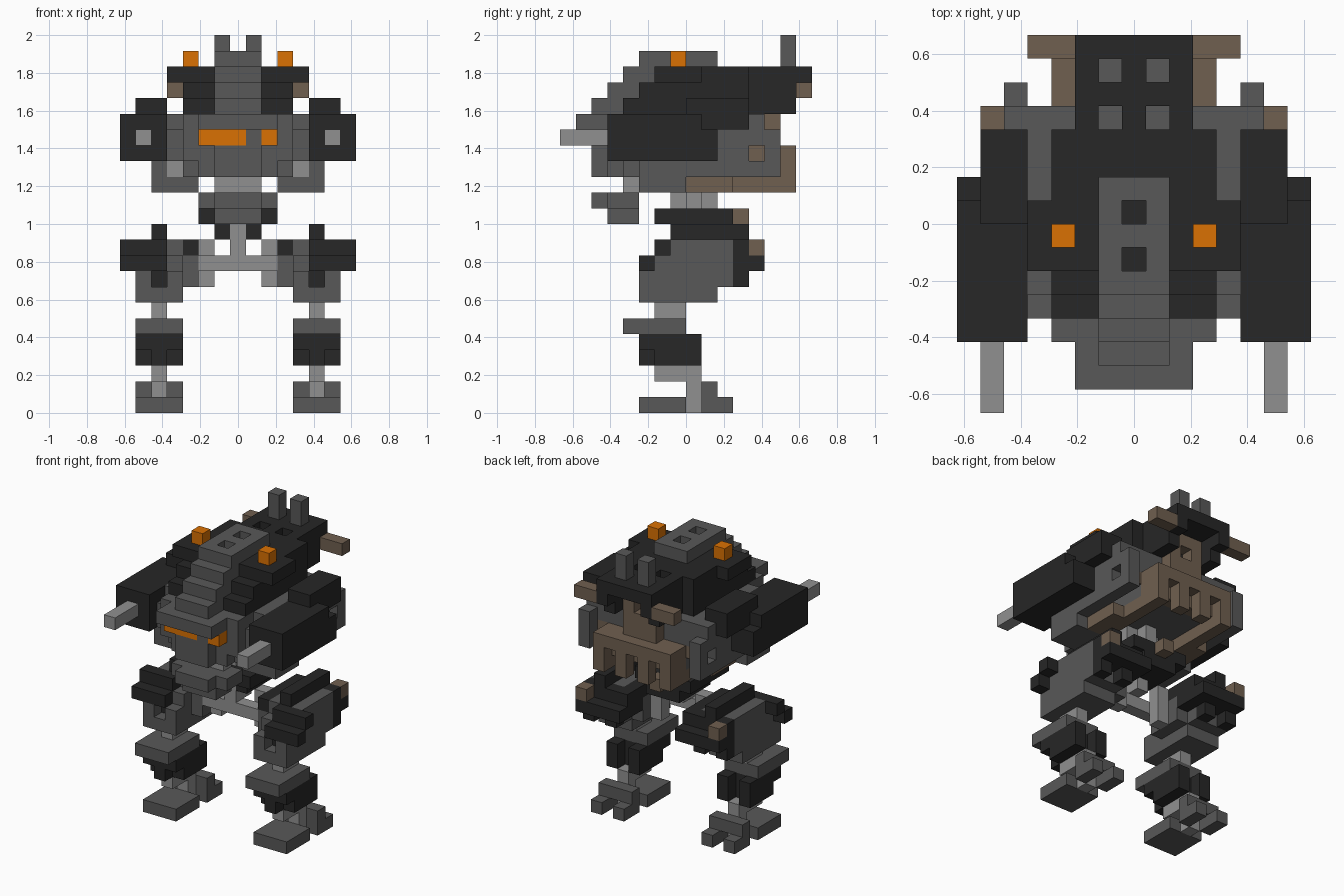
import bpy, bmesh, math
from mathutils import Vector

cube = bpy.data.objects.get("Cube")
if cube:
    bpy.data.objects.remove(cube, do_unlink=True)

U = 1 / 12  # edge of one block


def material(name, rgb):
    m = bpy.data.materials.new(name)
    m.use_nodes = True
    m.diffuse_color = (*rgb, 1)
    m.node_tree.nodes["Principled BSDF"].inputs["Base Color"].default_value = (*rgb, 1)
    return m


GREY = material("mid grey", (0.098, 0.098, 0.098))
BLACK = material("charcoal", (0.020, 0.020, 0.020))
LIGHT = material("light grey", (0.280, 0.280, 0.280))
BROWN = material("brown", (0.162, 0.116, 0.080))
ORANGE = material("orange", (0.700, 0.165, 0.001))

cells = {}   # block position -> part name
parts = {}   # part name -> material


def fill(name, box):
    x0, x1, y0, y1, z0, z1 = box
    for i in range(round(x0 + 7.5), round(x1 + 7.5)):
        for j in range(y0, y1):
            for k in range(z0, z1):
                if name:
                    cells[i, j, k] = name
                else:
                    cells.pop((i, j, k), None)


def part(name, mat, *boxes):
    """Blocks as (x0, x1, y0, y1, z0, z1); later parts replace earlier ones."""
    parts[name] = mat
    for b in boxes:
        fill(name, b)


def pair(name, mat, *boxes):
    """The same on both sides; boxes are given for the left (+x) side."""
    for b in boxes:
        part("left_" + name, mat, b)
        part("right_" + name, mat, (-b[1], -b[0], *b[2:]))


def carve(*boxes):
    for b in boxes:
        fill(None, b)
        fill(None, (-b[1], -b[0], *b[2:]))


# Torso
part("torso", GREY,
     (-4.5, 4.5, -3, 5, 16, 19), (-4.5, 4.5, -4, -3, 16, 18),
     (-3.5, 3.5, -4, 5, 15, 19), (-3.5, 3.5, -5, -4, 16, 19),
     (-2.5, 2.5, -5, -4, 15, 16), (-1.5, 1.5, -6, -5, 15, 17),
     (-2.5, 2.5, -6, -4, 17, 19), (-2.5, 2.5, -7, -4, 18, 19))
pair("torso_wall", GREY, (4.5, 5.5, -3, 5, 15, 19), (4.5, 5.5, 5, 6, 15, 18),
     (2.5, 5.5, -3, 0, 14, 15))
carve((4.5, 5.5, 4, 5, 16, 17))
pair("wall_port", BROWN, (3.5, 4.5, 4, 5, 16, 17))
pair("vent", LIGHT, (3.5, 4.5, -3, -2, 15, 16))
part("visor", ORANGE, (-2.5, 0.5, -6, -5, 17, 18), (1.5, 2.5, -6, -5, 17, 18))

# Hood, stepped, open underneath at the back
part("hood", BLACK,
     (-4.5, 4.5, -2, 1, 21, 22), (-3.5, 3.5, 1, 4, 21, 22), (-2.5, 2.5, 4, 8, 21, 22),
     (-3.5, 3.5, -3, 4, 20, 21), (-3.5, 3.5, -4, 4, 19, 20), (-2.5, 2.5, 4, 5, 19, 21),
     (-2.5, -1.5, 5, 7, 19, 21), (1.5, 2.5, 5, 7, 19, 21),
     (-2.5, -1.5, 7, 8, 20, 21), (1.5, 2.5, 7, 8, 20, 21))
carve((0.5, 1.5, 4, 5, 21, 22))
pair("hood_insert", GREY, (0.5, 1.5, 4, 5, 20, 21))
pair("rear_bar", BROWN, (2.5, 4.5, 7, 8, 20, 21))
pair("antenna", GREY, (0.5, 1.5, 6, 7, 22, 24))
pair("beacon", ORANGE, (2.5, 3.5, -1, 0, 22, 23))
part("spine", GREY, (-1.5, 1.5, -3, 2, 22, 23), (-1.5, 1.5, -4, -2, 21, 22),
     (-1.5, 1.5, -5, -3, 20, 21), (-1.5, 1.5, -6, -4, 19, 20))
carve((-0.5, 0.5, 0, 1, 22, 23), (-0.5, 0.5, -2, -1, 22, 23))

# Brown rear frame with slots, its column and the underside rails
part("rear_frame", BROWN, (-3.5, 3.5, 5, 7, 15, 17))
for x in (-3.5, -1.5, 0.5, 2.5):
    part("rear_frame", BROWN, (x, x + 1, 6, 7, 14, 15))
carve((1.5, 2.5, 6, 7, 15, 16), (-0.5, 0.5, 6, 7, 15, 16))
part("rear_column", BROWN, (-1.5, 1.5, 5, 6, 17, 21))
carve((-0.5, 0.5, 5, 6, 19, 20))
pair("rail", BROWN, (3.5, 4.5, 0, 3, 14, 15), (2.5, 3.5, 0, 6, 14, 15))

# Arm pods and barrels
pair("arm_pod", BLACK,
     (4.5, 6.5, -5, 0, 16, 19), (4.5, 6.5, 0, 2, 16, 20), (4.5, 6.5, 2, 4, 18, 20),
     (6.5, 7.5, -5, 1, 16, 19), (6.5, 7.5, 1, 2, 16, 18))
pair("barrel", LIGHT, (5.5, 6.5, -8, -5, 17, 18))

# Chin turret, neck and hips
part("chin_mount", LIGHT, (-1.5, 1.5, -4, -3, 14, 15))
part("chin_turret", GREY, (-1.5, 1.5, -6, -3, 13, 14), (-2.5, 2.5, -5, -3, 13, 14),
     (-1.5, 1.5, -5, -3, 12, 13))
part("neck", LIGHT, (-0.5, 0.5, -1, 2, 13, 15), (-1.5, 1.5, 0, 1, 13, 15))
part("hip_block", BLACK, (-2.5, 2.5, -2, 3, 12, 13), (-1.5, 1.5, -1, 3, 11, 12))
part("hip_tail", BROWN, (-0.5, 0.5, 3, 4, 12, 13))
part("hip_post", LIGHT, (-0.5, 0.5, -1, 1, 10, 12))
part("hip_axle", LIGHT, (-2.5, 2.5, -1, 0, 9, 10))
pair("axle_hub", LIGHT, (1.5, 2.5, 0, 1, 8, 11))
pair("hip_joint", GREY, (2.5, 3.5, -1, 2, 8, 10))
pair("hip_joint_cap", BLACK, (2.5, 3.5, -1, 2, 10, 11))

# Thighs with black armour
pair("thigh", GREY, (3.5, 6.5, -3, 2, 7, 8), (3.5, 6.5, -3, 3, 8, 9),
     (3.5, 6.5, -2, 3, 9, 10), (3.5, 6.5, -1, 3, 10, 11))
carve((4.5, 5.5, -3, -2, 8, 9))
pair("thigh_armour", BLACK,
     (4.5, 5.5, -2, -1, 8, 9), (4.5, 7.5, -3, -2, 9, 10), (4.5, 7.5, -2, -1, 10, 11),
     (4.5, 5.5, -1, 4, 11, 12), (3.5, 6.5, 3, 4, 9, 11), (2.5, 3.5, 2, 4, 9, 11),
     (2.5, 6.5, 4, 5, 9, 10), (3.5, 4.5, 3, 4, 8, 9), (5.5, 6.5, 3, 4, 8, 9))
pair("thigh_peg", BROWN, (5.5, 6.5, 4, 5, 10, 11))

# Shins and feet
pair("knee_rod", LIGHT, (4.5, 5.5, -2, 0, 6, 7))
pair("knee_plate", GREY, (3.5, 6.5, -4, 0, 5, 6))
pair("shin", BLACK, (3.5, 6.5, -3, 1, 4, 5), (3.5, 6.5, -2, 1, 3, 4),
     (4.5, 5.5, -3, -2, 3, 4))
carve((4.5, 5.5, 0, 1, 3, 5))
pair("ankle", LIGHT, (4.5, 5.5, -2, 1, 2, 3), (4.5, 5.5, 0, 1, 0, 2))
pair("foot", GREY, (3.5, 6.5, -3, 0, 0, 1))
pair("heel", GREY, (3.5, 6.5, 1, 2, 1, 2), (3.5, 4.5, 1, 3, 0, 1), (5.5, 6.5, 1, 3, 0, 1))

# Skin each part: exposed block faces only, merged into flat panels
AXES = [Vector(v) for v in ((1, 0, 0), (0, 1, 0), (0, 0, 1))]
for name, mat in parts.items():
    bm = bmesh.new()
    for (i, j, k), owner in cells.items():
        if owner != name:
            continue
        centre = Vector((i - 7, j + 0.5, k + 0.5))
        for a in range(3):
            for s in (1, -1):
                n = AXES[a] * s
                if (i + int(n.x), j + int(n.y), k + int(n.z)) in cells:
                    continue
                p, q = AXES[(a + 1) % 3] / 2, AXES[(a + 2) % 3] / 2 * s
                c = centre + n / 2
                bm.faces.new([bm.verts.new(v * U) for v in
                              (c - p - q, c + p - q, c + p + q, c - p + q)])
    bmesh.ops.remove_doubles(bm, verts=bm.verts[:], dist=1e-4)
    bmesh.ops.dissolve_limit(bm, angle_limit=math.radians(1),
                             verts=bm.verts[:], edges=bm.edges[:])
    mesh = bpy.data.meshes.new(name)
    bm.to_mesh(mesh)
    bm.free()
    mesh.materials.append(mat)
    bpy.context.collection.objects.link(bpy.data.objects.new(name, mesh))
